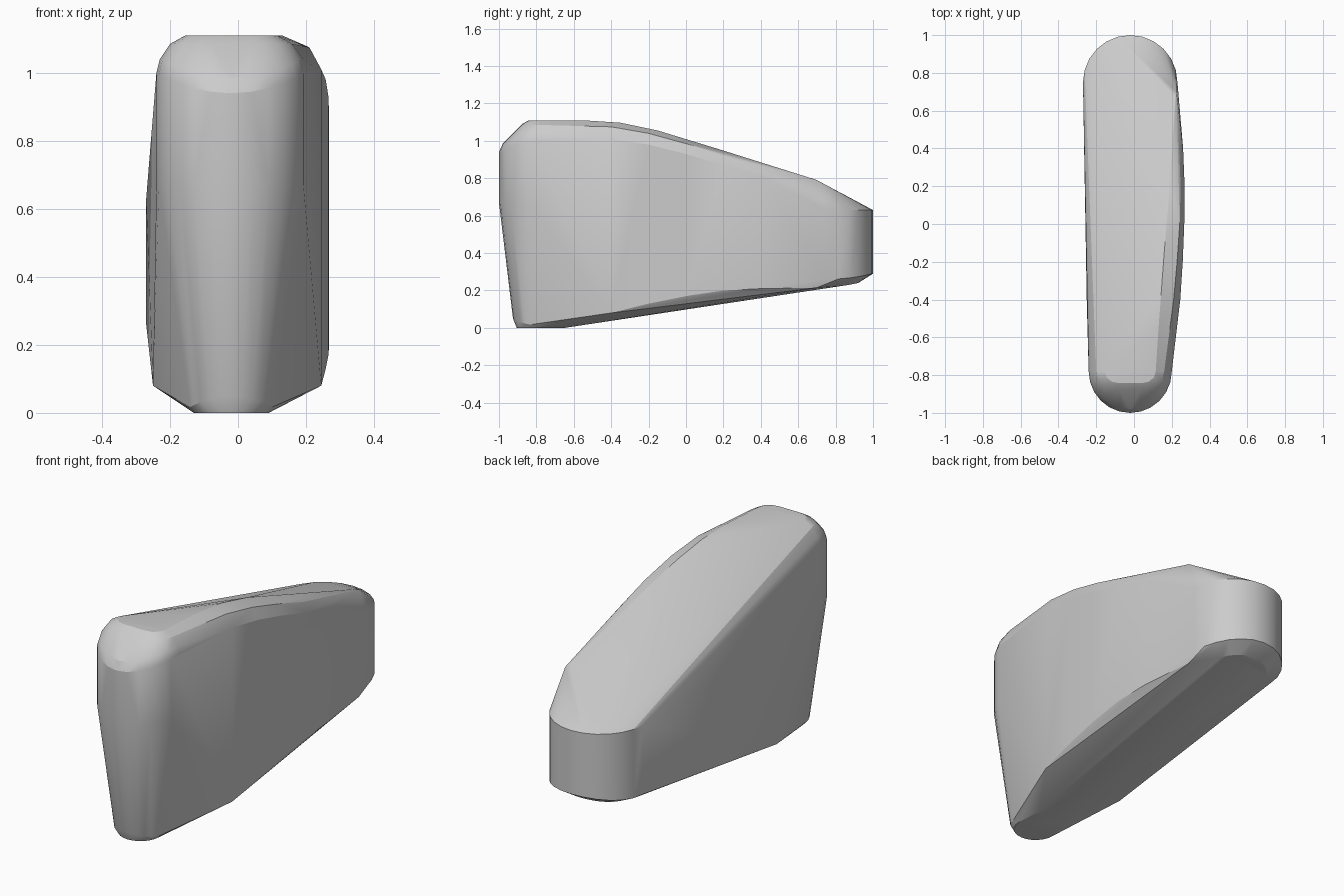
import bpy, bmesh, math

if "Cube" in bpy.data.objects:
    bpy.data.objects.remove(bpy.data.objects["Cube"])

points = []


def arc(cy, r, side_z, end_z, sign, end_r=None, n=12):
    """Half ring around x = -0.02; height and radius blend from sides to tip."""
    end_r = r if end_r is None else end_r
    for i in range(n + 1):
        a = math.pi * i / n
        s = math.sin(a)
        t = s * s
        rad = r + (end_r - r) * t
        points.append((-0.02 + rad * math.cos(a), cy + sign * rad * s,
                       side_z + (end_z - side_z) * t))


# Rounded front end: foot, upright wall, rolled top edge
arc(-0.795, 0.11, 0.0, 0.0, -1)
arc(-0.80, 0.125, 0.015, 0.05, -1)
arc(-0.78, 0.22, 0.67, 0.67, -1)
for side_in, side_z, end_in, end_z in ((0, 1.00, 0, 0.94), (0.01, 1.04, 0.02, 0.985),
                                       (0.04, 1.085, 0.13, 1.09), (0.085, 1.11, 0.18, 1.11)):
    arc(-0.78, 0.22 - side_in, side_z, end_z, -1, 0.22 - end_in)

# Rounded back end
arc(0.75, 0.25, 0.63, 0.63, 1)
arc(0.75, 0.25, 0.26, 0.29, 1)
arc(0.75, 0.17, 0.22, 0.24, 1)

# Bulging right wall: y, x, lower edge, upper edge
for y, x, low, high in ((-0.4, 0.245, 0.08, 1.01), (-0.2, 0.258, 0.13, 0.98),
                        (0.0, 0.266, 0.17, 0.93), (0.2, 0.268, 0.20, 0.87),
                        (0.4, 0.26, 0.21, 0.81), (0.7, 0.225, 0.215, 0.79)):
    points += [(x, y, low), (x, y, high)]

# Roof ridge on the right, with its softened shoulder
for y, x, z in ((-0.55, 0.13, 1.11), (-0.35, 0.145, 1.097), (-0.15, 0.16, 1.055),
                (0.2, 0.19, 0.948), (0.67, 0.215, 0.80)):
    points.append((x, y, z))
for y, x, z in ((-0.4, 0.21, 1.075), (-0.2, 0.228, 1.04), (0.0, 0.242, 0.985),
                (0.2, 0.247, 0.92)):
    points.append((x, y, z))

# Floor break and lower left corner
points += [(-0.10, -0.65, 0), (0.08, -0.65, 0), (-0.25, -0.41, 0.08)]

# Skin everything as one convex block
bm = bmesh.new()
for p in points:
    bm.verts.new(p)
res = bmesh.ops.convex_hull(bm, input=bm.verts[:])
bmesh.ops.delete(bm, geom=[v for v in bm.verts if not v.link_faces], context='VERTS')
bmesh.ops.dissolve_limit(bm, angle_limit=math.radians(1), verts=bm.verts[:], edges=bm.edges[:])
bmesh.ops.recalc_face_normals(bm, faces=bm.faces[:])
mesh = bpy.data.meshes.new("wedge_block")
bm.to_mesh(mesh)
bm.free()
block = bpy.data.objects.new("wedge_block", mesh)
bpy.context.collection.objects.link(block)
bpy.context.view_layer.objects.active = block
block.select_set(True)
bpy.ops.object.shade_smooth_by_angle(angle=math.radians(20))
